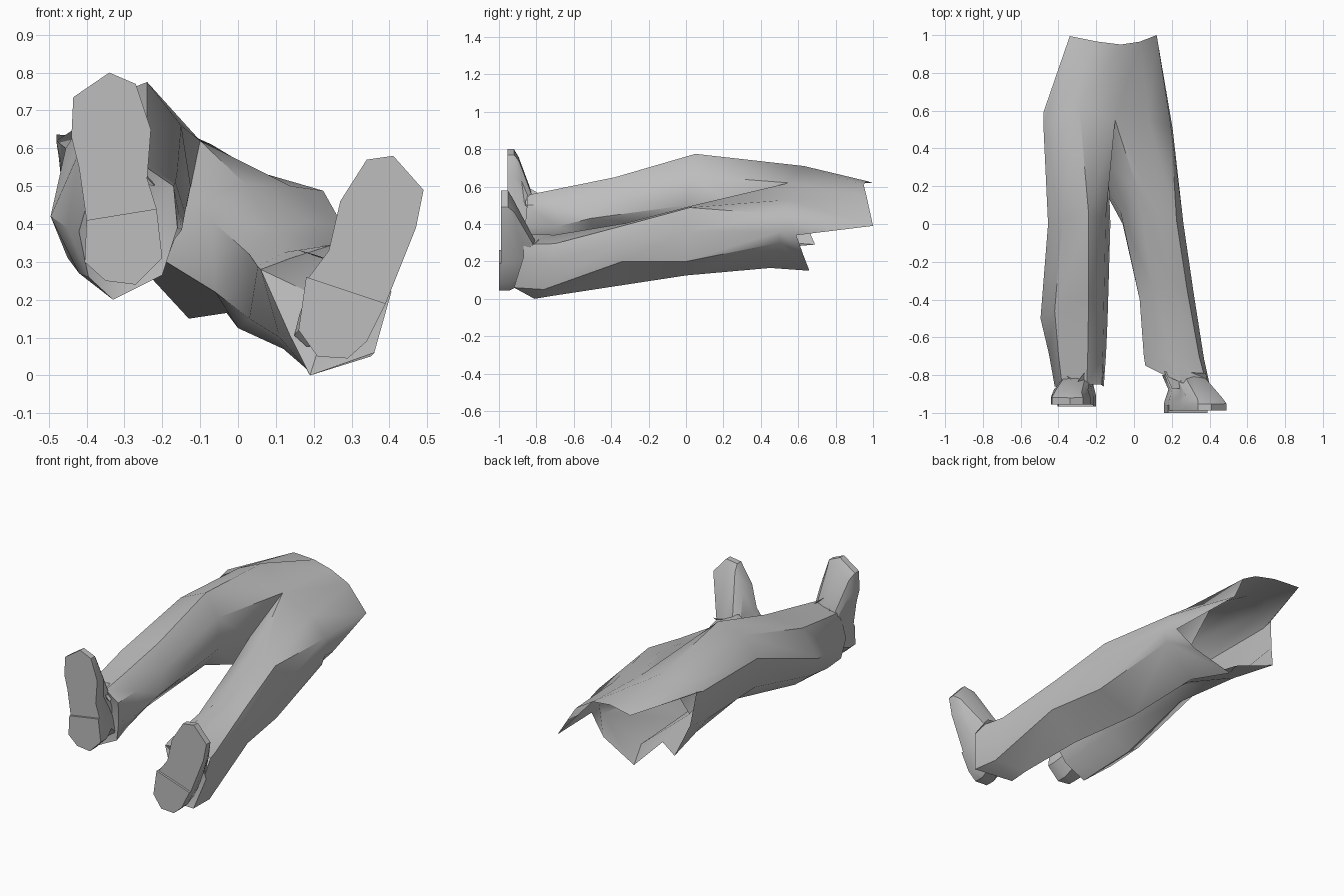
import bpy, bmesh, math

old = bpy.data.objects.get("Cube")
if old:
    bpy.data.objects.remove(old, do_unlink=True)

grey = bpy.data.materials.new("plain_grey")
grey.use_nodes = True
grey.diffuse_color = (0.51, 0.51, 0.51, 1)
grey.node_tree.nodes["Principled BSDF"].inputs["Base Color"].default_value = (0.51, 0.51, 0.51, 1)


def finish(bm, name, angle):
    bmesh.ops.recalc_face_normals(bm, faces=bm.faces[:])
    me = bpy.data.meshes.new(name)
    bm.to_mesh(me)
    bm.free()
    me.materials.append(grey)
    ob = bpy.data.objects.new(name, me)
    bpy.context.collection.objects.link(ob)
    bpy.ops.object.select_all(action='DESELECT')
    ob.select_set(True)
    bpy.context.view_layer.objects.active = ob
    bpy.ops.object.shade_smooth_by_angle(angle=math.radians(angle))


def bridge(bm, a, b):
    # Quad strip between two closed loops of equal length
    n = len(a)
    for i in range(n):
        j = (i + 1) % n
        bm.faces.new((a[i], a[j], b[j], b[i]))


# Leg rings run: front, front inner, inner, back inner, back, back outer, outer, front outer
left_rings = [
    [(.25, -.84, .345), (.14, -.79, .31), (.06, -.75, .28), (.14, -.79, .10),
     (.19, -.81, .0), (.36, -.92, .06), (.405, -.87, .22), (.39, -.87, .29)],
    [(.22, -.70, .342), (.12, -.70, .325), (.052, -.70, .288), (.11, -.70, .10),
     (.18, -.70, .018), (.35, -.76, .05), (.37, -.71, .20), (.345, -.70, .295)],
    [(.20, -.32, .405), (.10, -.34, .385), (.03, -.40, .32), (.03, -.36, .15),
     (.12, -.36, .07), (.30, -.34, .20), (.315, -.36, .30), (.28, -.34, .39)],
    [(.14, .04, .50), (.02, .18, .505), (-.07, .06, .41), (-.06, .0, .22),
     (.0, .0, .125), (.245, .0, .20), (.262, .0, .36), (.225, .02, .488)],
]
right_rings = [
    [(-.25, -.85, .555), (-.17, -.85, .50), (-.16, -.86, .39), (-.20, -.82, .265),
     (-.33, -.82, .20), (-.395, -.85, .26), (-.42, -.86, .38), (-.38, -.86, .52)],
    [(-.245, -.69, .587), (-.165, -.69, .51), (-.148, -.69, .385), (-.22, -.69, .29),
     (-.34, -.69, .215), (-.42, -.69, .27), (-.45, -.69, .39), (-.40, -.69, .55)],
    [(-.24, -.38, .65), (-.16, -.45, .54), (-.14, -.51, .43), (-.235, -.50, .325),
     (-.36, -.48, .24), (-.45, -.50, .31), (-.495, -.50, .42), (-.42, -.46, .59)],
    [(-.24, .05, .775), (-.15, .03, .66), (-.125, .0, .50), (-.21, .0, .385),
     (-.33, .0, .335), (-.44, .0, .43), (-.455, .0, .60), (-.38, .02, .72)],
]
crotch = [(-.10, .55, .62), (-.135, .30, .45), (-.19, .24, .30)]
# Hip points of each leg: front, back, back outer, outer, front outer
left_hip = [(.08, .55, .53), (-.03, .45, .165), (.185, .50, .30), (.205, .50, .36), (.195, .52, .45)]
right_hip = [(-.29, .63, .71), (-.36, .42, .31), (-.45, .45, .42), (-.48, .53, .62), (-.41, .59, .665)]
# Uneven open waist edge: high in front, short and notched behind
waist = [(-.07, .95, .61), (.03, .965, .55), (.12, 1.0, .39), (.19, .59, .34),
         (.09, .625, .24), (-.13, .66, .15), (-.25, .57, .28), (-.41, .69, .29),
         (-.46, .62, .45), (-.48, .59, .637), (-.34, .995, .62), (-.19, .965, .63)]

# Trousers
bm = bmesh.new()
shared = [bm.verts.new(p) for p in crotch]
hips = []
for rings, hip, ankle in ((left_rings, left_hip, (.25, -.77, .19)),
                          (right_rings, right_hip, (-.29, -.78, .39))):
    loops = [[bm.verts.new(p) for p in r] for r in rings]
    top = [bm.verts.new(p) for p in hip]
    hips.append(top)
    # Cuff closed inward around the ankle
    centre = bm.verts.new(ankle)
    for i in range(8):
        bm.faces.new((loops[0][i], loops[0][i - 1], centre))
    loops.append([top[0]] + shared + top[1:])
    for a, b in zip(loops, loops[1:]):
        bridge(bm, a, b)
(l0, l4, l5, l6, l7), (r0, r4, r5, r6, r7) = hips
hip_loop = [shared[0], l0, l7, l6, l5, l4, shared[2], r4, r5, r6, r7, r0]
bridge(bm, hip_loop, [bm.verts.new(p) for p in waist])
finish(bm, "trousers", 38)


def shoe(name, sole, y, ankle):
    # Sole outline in x, z extruded back, then drawn in to the instep and ankle
    zs = [p[1] for p in sole]
    lo, hi = min(zs), max(zs)
    cx = sum(p[0] for p in sole) / len(sole)
    cz = sum(zs) / len(sole)
    bm = bmesh.new()
    loops = []
    for depth, slope, s in ((0, 0, 1), (.035, .01, 1), (.06, .06, .86)):
        loop = []
        for x, z in sole:
            t = (hi - z) / (hi - lo)
            loop.append(bm.verts.new((cx + (x - cx) * s, y + depth + slope * t, cz + (z - cz) * s)))
        loops.append(loop)
    # Ankle hidden inside the cuff
    ax, ay, az = ankle
    loops.append([bm.verts.new((ax + (x - cx) * .65, ay, az + (z - cz) * .42)) for x, z in sole])
    for a, b in zip(loops, loops[1:]):
        bridge(bm, a, b)
    bm.faces.new(loops[0])
    bm.faces.new(loops[-1])
    finish(bm, name, 35)


def heel(name, pts, y):
    # Thin heel block on the lower part of the sole
    bm = bmesh.new()
    a = [bm.verts.new((x, y - .012, z)) for x, z in pts]
    b = [bm.verts.new((x, y + .03, z)) for x, z in pts]
    bridge(bm, a, b)
    bm.faces.new(a)
    bm.faces.new(b)
    finish(bm, name, 30)


right_sole = [(-.34, .80), (-.27, .77), (-.23, .65), (-.24, .52), (-.215, .44), (-.20, .31),
              (-.27, .24), (-.35, .25), (-.405, .30), (-.40, .41), (-.42, .55), (-.44, .63), (-.435, .735)]
left_sole = [(.41, .58), (.49, .49), (.47, .39), (.39, .19), (.34, .09), (.29, .045), (.21, .05),
             (.16, .12), (.18, .25), (.24, .33), (.27, .46), (.34, .57)]
shoe("right_shoe", right_sole, -.955, (-.29, -.80, .38))
shoe("left_shoe", left_sole, -.988, (.25, -.80, .18))
heel("right_heel", [(-.215, .44), (-.20, .31), (-.27, .24), (-.35, .25), (-.405, .30), (-.40, .41)], -.955)
heel("left_heel", [(.39, .19), (.34, .09), (.29, .045), (.21, .05), (.16, .12), (.18, .26)], -.988)

# Loose cuff points over the insteps
for name, pts in (("right_cuff_flap", [(-.31, -.85, .60), (-.22, -.73, .53), (-.22, -.86, .50), (-.36, -.80, .53)]),
                  ("left_cuff_flap", [(.16, -.78, .33), (.38, -.79, .31), (.40, -.87, .25), (.20, -.87, .32)])):
    bm = bmesh.new()
    v = [bm.verts.new(p) for p in pts]
    bm.faces.new((v[0], v[1], v[2]))
    bm.faces.new((v[0], v[2], v[3]))
    finish(bm, name, 30)
